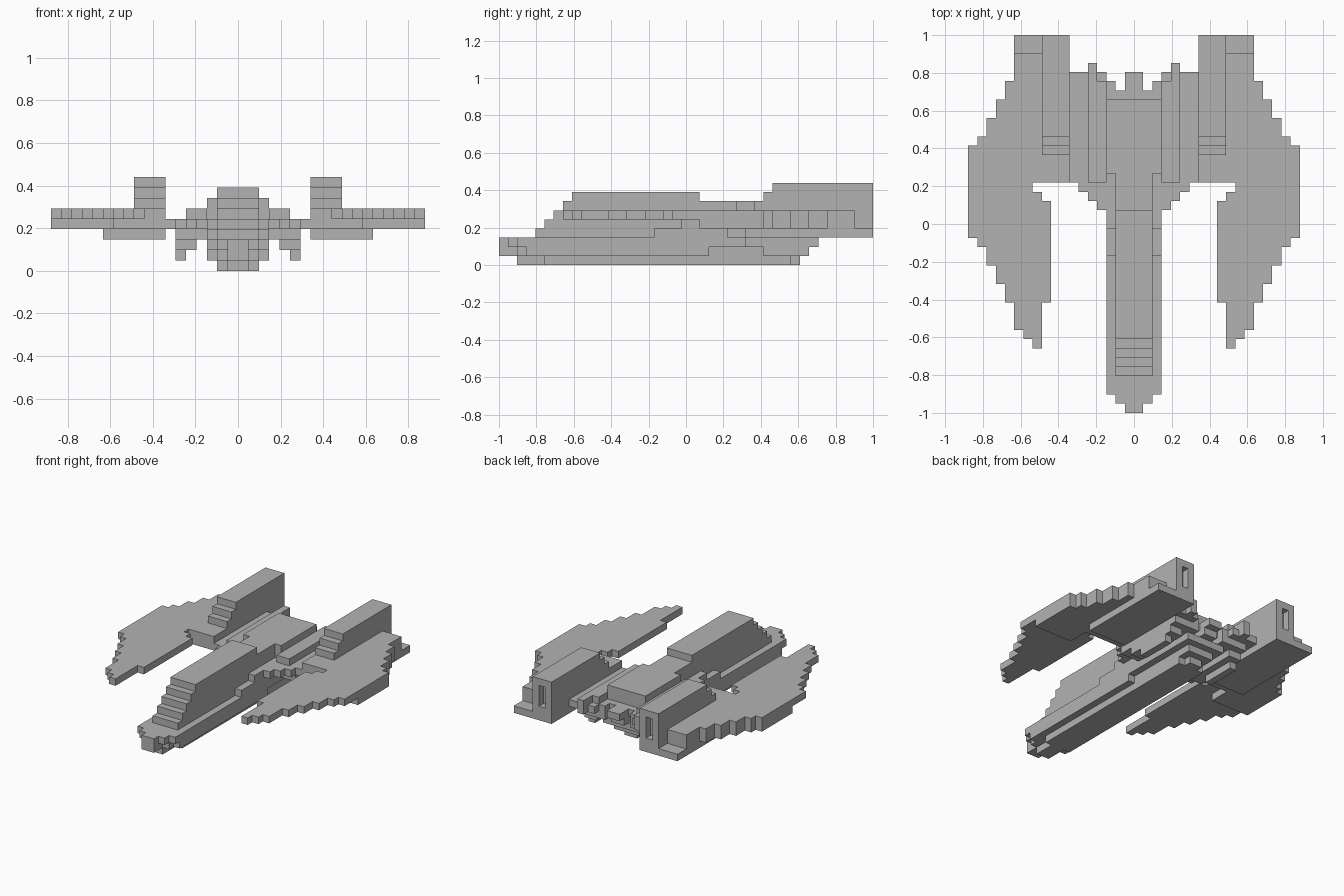
import bpy, bmesh
from mathutils import Vector

if "Cube" in bpy.data.objects:
    bpy.data.objects.remove(bpy.data.objects["Cube"])

U = 2 / 41          # size of one block
LENGTH = 41         # blocks from nose to tail

grey = bpy.data.materials.new("hull grey")
grey.use_nodes = True
grey.diffuse_color = (0.45, 0.45, 0.45, 1)
grey.node_tree.nodes["Principled BSDF"].inputs["Base Color"].default_value = (0.45, 0.45, 0.45, 1)

parts = {}
filled = set()


def box(part, x, y, z, both=True):
    """Fill a range of blocks, mirrored across x = 0 when both is set."""
    cells = parts.setdefault(part, set())
    for i in range(*x):
        for j in range(*y):
            for k in range(*z):
                for c in ((i, j, k), (-1 - i, j, k))[:2 if both else 1]:
                    if c not in filled:
                        filled.add(c)
                        cells.add(c)


def side_box(name, x, y, z):
    """Fill a range on each side as separate left and right parts."""
    box("left_" + name, x, y, z, False)
    box("right_" + name, (-x[1], -x[0]), y, z, False)


# Keel and stepped nose
box("keel", (0, 1), (2, 33), (0, 1))
box("keel", (1, 2), (5, 32), (0, 1))
for i in range(3):
    box("lower_hull", (i, i + 1), (i, 35), (2, 3))
    box("lower_hull", (i, i + 1), (i + (i > 0), 23 if i == 2 else 34), (1, 2))

# Upper hull with a staircase front
for k in range(4, 9):
    box("cabin", (0, 2), (k, 22 if k == 8 else 34), (k - 1, k))
box("side_strip", (2, 3), (17, 36), (3, 4))
box("side_strip", (2, 3), (20, 36), (4, 5))
box("roof_slab", (0, 3), (26, 34), (6, 7))
box("roof_slab", (2, 3), (26, 34), (5, 6))

# Stepped tail
for i, end in enumerate((37, 35, 36)):
    box("tail", (i, i + 1), (30, end), (4, 5))
box("tail", (0, 1), (30, 36), (3, 4))

# Bridge between the hull and the engines
for i in range(3, 7):
    box("bridge", (i, i + 1), (min(i + 19, 25), 37), (4, 5))
box("bridge", (3, 5), (25, 36), (5, 6))
box("bridge", (4, 5), (36, 38), (4, 6))
box("bridge", (3, 6), (25, 36), (3, 4))

# Fins hanging under the bridge
side_box("fin", (4, 6), (27, 35), (2, 3))
side_box("fin", (5, 6), (29, 34), (1, 2))

# Engines with stepped fronts and a recessed exhaust slot
for z, start in ((4, 25), (5, 25), (6, 28), (7, 29), (8, 30)):
    side_box("engine", (7, 10), (start, LENGTH - 1), (z, z + 1))
side_box("engine", (7, 8), (LENGTH - 1, LENGTH), (4, 9))
side_box("engine", (9, 10), (LENGTH - 1, LENGTH), (4, 9))
for z in (4, 8):
    side_box("engine", (8, 9), (LENGTH - 1, LENGTH), (z, z + 1))
side_box("engine_base", (7, 13), (27, LENGTH), (3, 4))

# Wings: (row start, row end, outer edge)
outline = [(7, 8, 11), (8, 9, 12), (9, 12, 13), (12, 14, 14), (14, 16, 15),
           (16, 18, 16), (18, 19, 17), (19, 29, 18), (29, 30, 17),
           (30, 32, 16), (32, 34, 15), (34, 36, 14), (36, 39, 13)]
for start, end, outer in outline:
    for j in range(start, end):
        inner = 10 if j < 12 or j >= 25 else 9 if j < 23 else j - 13
        side_box("wing", (inner, outer), (j, j + 1), (5, 6))
        if j >= 22:
            side_box("wing", (10 if j >= 25 else 12, outer), (j, j + 1), (4, 5))


def build(name, cells):
    """Skin the exposed sides of the blocks and merge flat areas."""
    bm = bmesh.new()
    for c in sorted(cells):
        for axis in range(3):
            for sign in (-1, 1):
                n = list(c)
                n[axis] += sign
                if tuple(n) in filled:
                    continue
                u, v = Vector(), Vector()
                u[(axis + 1) % 3] = v[(axis + 2) % 3] = 1
                p = Vector(c)
                p[axis] += sign > 0
                quad = [p, p + u, p + u + v, p + v]
                if sign < 0:
                    quad.reverse()
                bm.faces.new([bm.verts.new((q - Vector((0, LENGTH / 2, 0))) * U) for q in quad])
    bmesh.ops.remove_doubles(bm, verts=bm.verts, dist=U / 100)
    bmesh.ops.dissolve_limit(bm, angle_limit=0.01, verts=bm.verts, edges=bm.edges)
    mesh = bpy.data.meshes.new(name)
    bm.to_mesh(mesh)
    bm.free()
    mesh.materials.append(grey)
    bpy.context.collection.objects.link(bpy.data.objects.new(name, mesh))


for part_name, part_cells in parts.items():
    build(part_name, part_cells)
